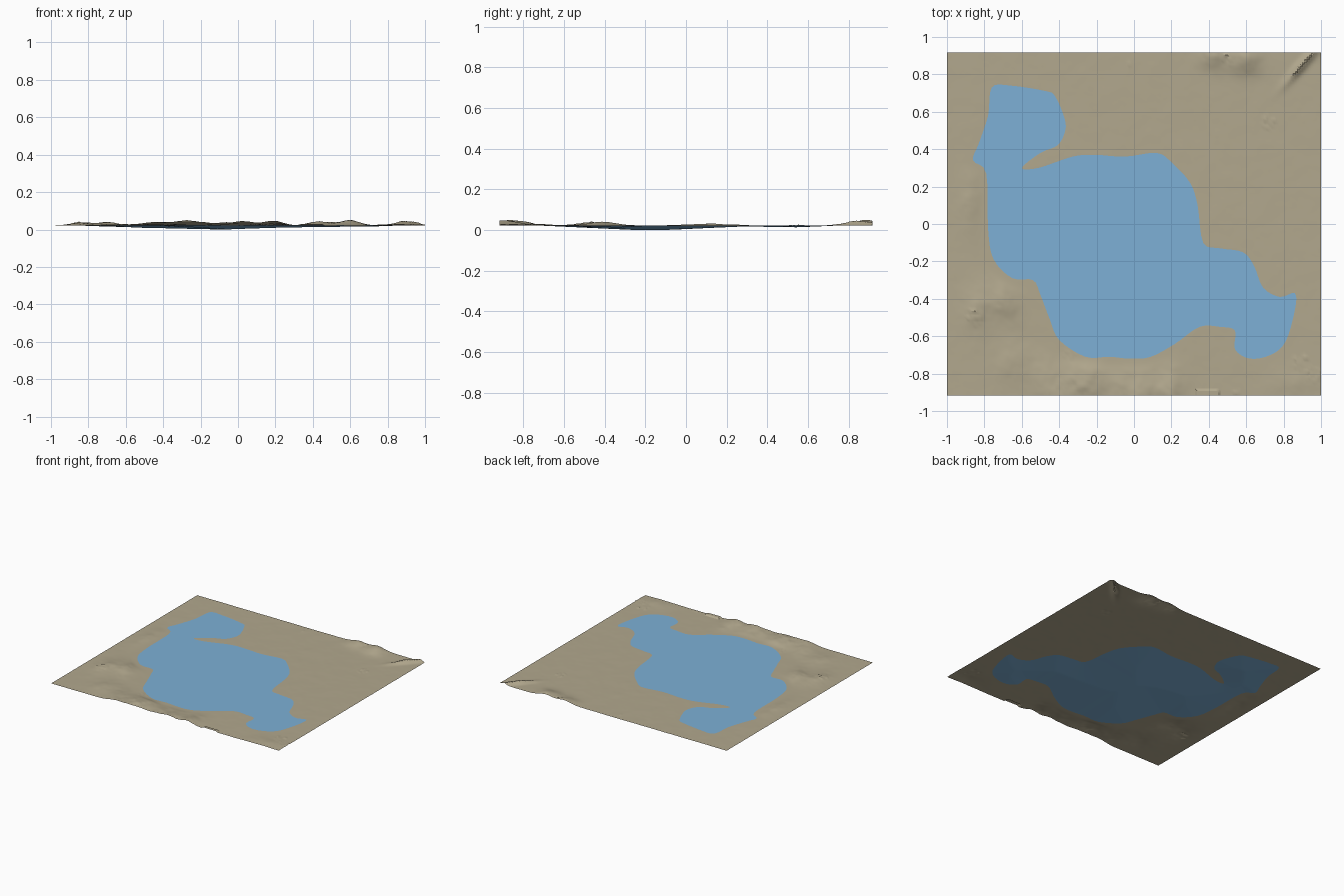
import bpy
import bmesh
import math
from mathutils import Vector, kdtree, noise, geometry

default = bpy.data.objects.get("Cube")
if default:
    bpy.data.objects.remove(default)

HALF_X, HALF_Y = 1.0, 0.917
LEVEL, DEPTH = 0.022, 0.022
COLUMNS, ROWS = 160, 146

# Shoreline control points, in hundredths
SHORE = [(-76, 73), (-66, 74), (-47, 71), (-42, 68), (-37, 56), (-37, 49), (-41, 42),
         (-50, 38), (-60, 30), (-51, 30), (-33, 36), (-21, 37), (-5, 36), (12, 38),
         (20, 33), (30, 22), (34, 10), (37, -10), (46, -13), (58, -15), (64, -22),
         (69, -34), (78, -39), (86, -37), (86, -46), (81, -63), (73, -70), (62, -72),
         (54, -67), (54, -57), (46, -55), (35, -55), (22, -64), (9, -71), (-2, -72),
         (-13, -71), (-26, -71), (-40, -62), (-45, -51), (-50, -38), (-54, -30),
         (-65, -29), (-75, -19), (-78, -3), (-79, 27), (-86, 34), (-83, 43), (-78, 58)]

# Hills: x, y, spread along, spread across, turn in degrees, height
HILLS = [(-.27, -.84, .10, .10, 0, .030), (-.44, -.88, .08, .14, 20, .018),
         (0, -.90, .14, .11, 0, .020), (.20, -.90, .07, .12, 0, .020),
         (-.70, -.42, .07, .10, 30, .018), (-.84, -.45, .08, .12, 0, .012),
         (-.88, .12, .05, .14, 0, .009), (.42, .90, .07, .06, 0, .022),
         (.59, .88, .09, .07, 0, .024), (.90, .85, .12, .02, 48, .026),
         (.85, -.85, .12, .08, 0, .006), (-.65, -.75, .1, .1, 0, .008)]

# Patches of broken rock: x, y, radius
ROCKS = [(-.02, .85, .025), (.49, .88, .035), (.72, .54, .04), (-.85, -.50, .045),
         (.89, -.74, .045), (.96, -.81, .045), (.55, -.90, .025), (-.35, -.68, .04)]


def material(name, color):
    mat = bpy.data.materials.new(name)
    mat.use_nodes = True
    mat.diffuse_color = (*color, 1)
    mat.node_tree.nodes["Principled BSDF"].inputs["Base Color"].default_value = (*color, 1)
    return mat


def smooth_loop(points, steps):
    """Closed Catmull-Rom curve through the points."""
    loop, n = [], len(points)
    for i in range(n):
        a, b, c, d = (points[(i + k) % n] for k in (-1, 0, 1, 2))
        for s in range(steps):
            t = s / steps
            loop.append(b + ((c - a) * t + (2 * a - 5 * b + 4 * c - d) * t ** 2
                             + (3 * b - a - 3 * c + d) * t ** 3) / 2)
    return loop


def inside(x, y, loop):
    hit = False
    for p, q in zip(loop, loop[1:] + loop[:1]):
        if (p.y > y) != (q.y > y) and x < p.x + (y - p.y) * (q.x - p.x) / (q.y - p.y):
            hit = not hit
    return hit


def hill_height(x, y):
    total = 0
    for hx, hy, along, across, turn, height in HILLS:
        a = math.radians(turn)
        u = (x - hx) * math.cos(a) + (y - hy) * math.sin(a)
        v = (y - hy) * math.cos(a) - (x - hx) * math.sin(a)
        total += height * math.exp(-(u / along) ** 2 - (v / across) ** 2)
    return total


def land_height(x, y, shore_distance):
    hills = hill_height(x, y)
    grain = noise.fractal(Vector((x * 9, y * 9, 2)), 1, 2, 4)
    rise = hills * (1 + 0.3 * grain) + 0.0008 * grain
    rise *= min(1, shore_distance / 0.06)
    for rx, ry, radius in ROCKS:
        if math.hypot(x - rx, y - ry) < radius:
            rise += 0.009 * max(0, noise.noise(Vector((x * 55, y * 55, 7))))
    # Flat raised pad by the front edge
    if abs(x - .39) < .06 and y < -.885:
        rise += 0.008
    return LEVEL + max(rise, -.001)


loop = smooth_loop([Vector((x / 100, y / 100)) for x, y in SHORE], 4)
count = len(loop)
tree = kdtree.KDTree(count * 4)
for i, p in enumerate(loop):
    for k in range(4):
        tree.insert(p.lerp(loop[(i + 1) % count], k / 4).to_3d(), i * 4 + k)
tree.balance()

# Ground plan: the shoreline plus an even grid, triangulated together
plan = list(loop)
for row in range(ROWS + 1):
    for col in range(COLUMNS + 1):
        p = Vector((HALF_X * (2 * col / COLUMNS - 1), HALF_Y * (2 * row / ROWS - 1)))
        if tree.find(p.to_3d())[2] > 0.006:
            plan.append(p)
edges = [(i, (i + 1) % count) for i in range(count)]
points, _, triangles, *_ = geometry.delaunay_2d_cdt(plan, edges, [], 0, 1e-6)

tan = material("dry_ground_tan", (.445, .392, .270))
blue = material("lake_blue", (.205, .434, .672))

# Terrain with the lake bed sunk below the shoreline
bm = bmesh.new()
for p in points:
    distance = tree.find(p.to_3d())[2]
    if distance < 0.003:
        z = LEVEL
    elif inside(p.x, p.y, loop):
        z = LEVEL - DEPTH * min(1, distance / 0.47)
    else:
        z = land_height(p.x, p.y, distance)
    bm.verts.new((p.x, p.y, z))
bm.verts.ensure_lookup_table()
for tri in triangles:
    face = bm.faces.new([bm.verts[i] for i in tri])
    center = face.calc_center_median()
    face.material_index = int(inside(center.x, center.y, loop))
    if face.normal.z < 0:
        face.normal_flip()
bm.normal_update()
for face in bm.faces:
    if face.normal.z < 0:
        face.normal_flip()


def add_object(name, bm, mats):
    mesh = bpy.data.meshes.new(name)
    bm.to_mesh(mesh)
    bm.free()
    for mat in mats:
        mesh.materials.append(mat)
    obj = bpy.data.objects.new(name, mesh)
    bpy.context.collection.objects.link(obj)
    bpy.ops.object.select_all(action='DESELECT')
    obj.select_set(True)
    bpy.context.view_layer.objects.active = obj
    bpy.ops.object.shade_smooth_by_angle(angle=math.radians(30))


add_object("terrain", bm, [tan, blue])

# Flat water surface
bm = bmesh.new()
face = bm.faces.new([bm.verts.new((p.x, p.y, LEVEL + .0003)) for p in loop])
face.normal_update()
if face.normal.z < 0:
    face.normal_flip()
bmesh.ops.triangulate(bm, faces=[face])
add_object("lake_water", bm, [blue])
